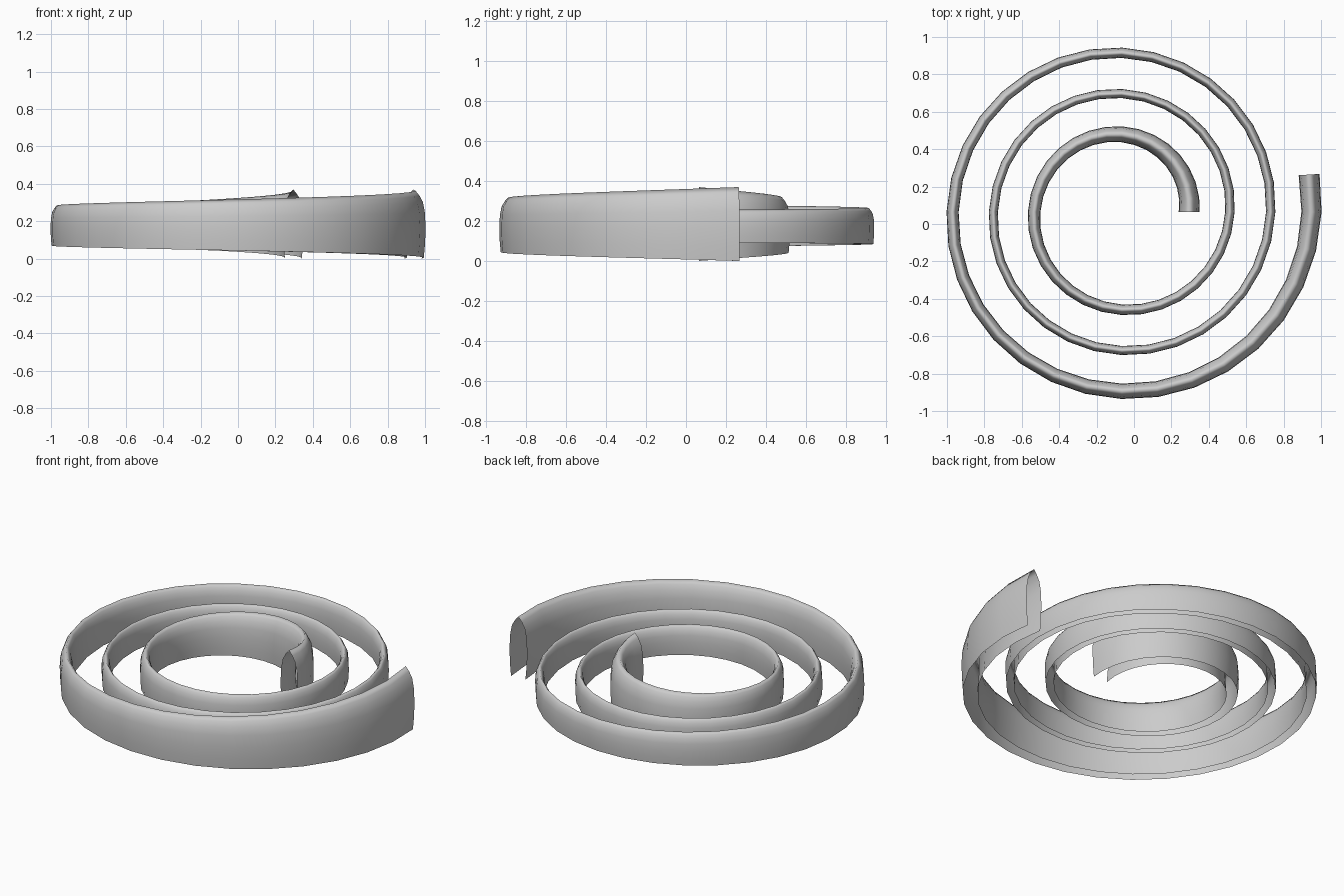
import bpy, bmesh, math
from mathutils import Vector

if "Cube" in bpy.data.objects:
    bpy.data.objects.remove(bpy.data.objects["Cube"])

STEPS = 97            # 32 segments per turn, just over three turns
CENTRE = Vector((-0.065, 0.065, 0.165))

# Half of the arched cross-section (sideways offset, height), open at the bottom
half = [(0.046, -0.165), (0.053, -0.09), (0.056, 0.0), (0.052, 0.085),
        (0.041, 0.143), (0.022, 0.178)]
profile = half + [(0, 0.205)] + [(-x, z) for x, z in reversed(half)]


def spiral_point(i):
    turns = i / 32
    r = 0.36 + 0.218 * turns
    a = 2 * math.pi * turns
    return CENTRE + Vector((r * math.cos(a), r * math.sin(a), 0))


def taper(i):
    # Full size at both ends, slim in the middle
    return 0.43 + 0.57 * abs(2 * i / STEPS - 1) ** 3.1


path = [spiral_point(i) for i in range(STEPS + 1)]
bm = bmesh.new()
rings = []
for i, p in enumerate(path):
    before, after = path[max(i - 1, 0)], path[min(i + 1, STEPS)]
    t = (after - before).normalized()
    side = Vector((t.y, -t.x, 0))
    s = taper(i)
    rings.append([bm.verts.new(p + side * x * s + Vector((0, 0, z * s)))
                  for x, z in profile])

# Skin the sections into one open-bottomed band
for a, b in zip(rings, rings[1:]):
    for j in range(len(profile) - 1):
        bm.faces.new((a[j], b[j], b[j + 1], a[j + 1])).smooth = True

mesh = bpy.data.meshes.new("spiral_band")
bm.to_mesh(mesh)
bm.free()
band = bpy.data.objects.new("spiral_band", mesh)
bpy.context.collection.objects.link(band)
